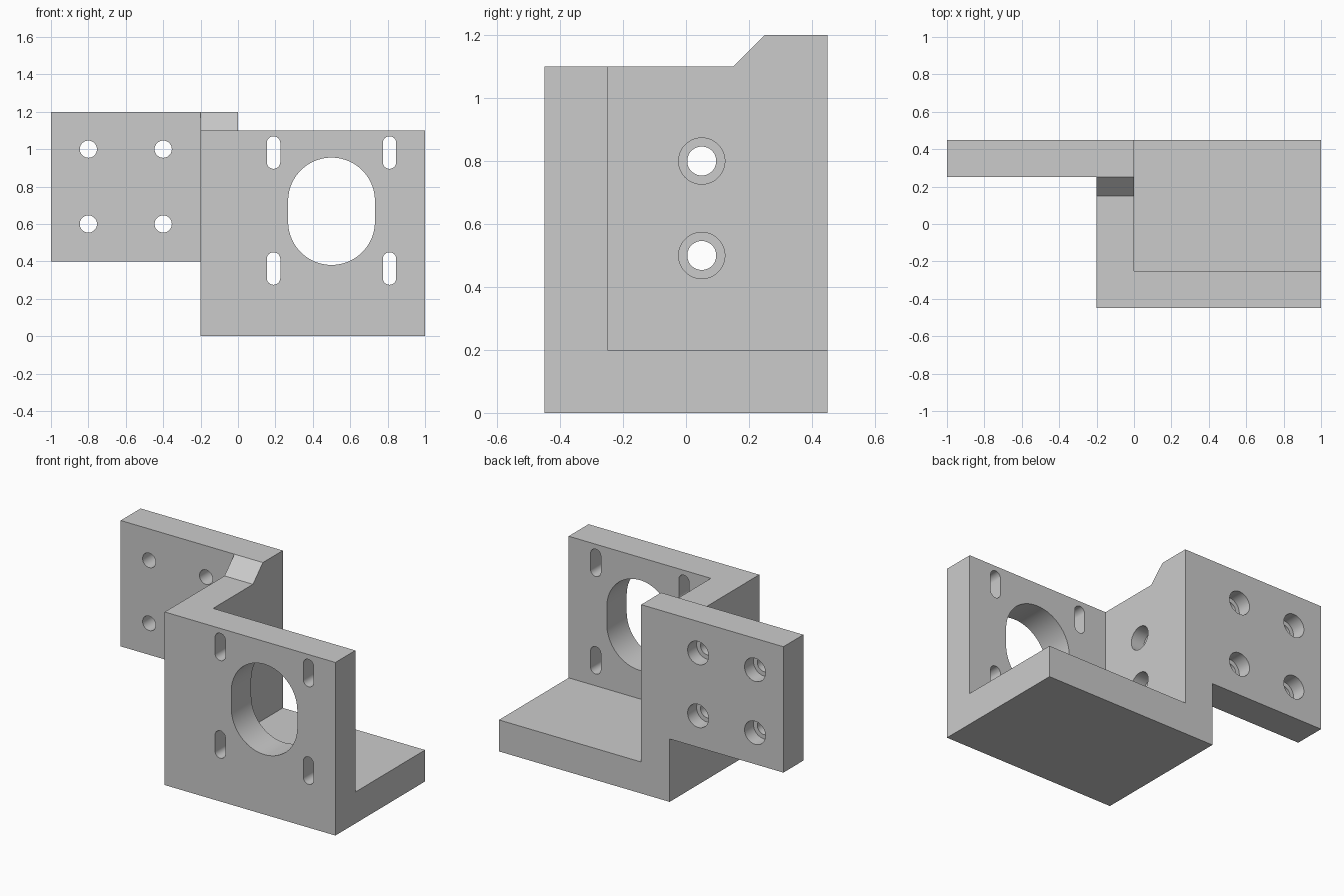
import bpy
import bmesh
import math
from mathutils import Vector

if "Cube" in bpy.data.objects:
    bpy.data.objects.remove(bpy.data.objects["Cube"], do_unlink=True)

# Single machined-metal colour
grey = bpy.data.materials.new("metal grey")
grey.use_nodes = True
colour = (0.6, 0.6, 0.6, 1)
grey.diffuse_color = colour
grey.node_tree.nodes["Principled BSDF"].inputs["Base Color"].default_value = colour


def prism(name, outline, offset):
    """Extrude a closed 3D outline by an offset vector."""
    bm = bmesh.new()
    face = bm.faces.new([bm.verts.new(p) for p in outline])
    grown = bmesh.ops.extrude_face_region(bm, geom=[face])
    verts = [v for v in grown["geom"] if isinstance(v, bmesh.types.BMVert)]
    bmesh.ops.translate(bm, verts=verts, vec=Vector(offset))
    bmesh.ops.recalc_face_normals(bm, faces=bm.faces)
    mesh = bpy.data.meshes.new(name)
    bm.to_mesh(mesh)
    bm.free()
    mesh.materials.append(grey)
    obj = bpy.data.objects.new(name, mesh)
    bpy.context.collection.objects.link(obj)
    return obj


# Full-length block with the stepped top profile
profile = [(-0.45, 0), (0.45, 0), (0.45, 1.2), (0.25, 1.2), (0.15, 1.1), (-0.45, 1.1)]
bracket = prism("mounting_bracket", [(-1, y, z) for y, z in profile], (2, 0, 0))
bpy.context.view_layer.objects.active = bracket
bracket.select_set(True)


def cut(cutter):
    cutter.hide_render = True
    mod = bracket.modifiers.new("cut", "BOOLEAN")
    mod.operation = "DIFFERENCE"
    mod.solver = "EXACT"
    mod.object = cutter
    bpy.ops.object.modifier_apply(modifier=mod.name)
    bpy.data.objects.remove(cutter, do_unlink=True)


def cut_box(x0, x1, y0, y1, z0, z1):
    base = [(x0, y0, z0), (x1, y0, z0), (x1, y1, z0), (x0, y1, z0)]
    cut(prism("box_cutter", base, (0, 0, z1 - z0)))


def cut_hole(axis, u, z, radius, start, end, stretch=0, steps=24):
    """Round hole, or upright slot when stretch > 0, along x or y."""
    points = []
    for side in (0, 1):
        shift = stretch if side == 0 else -stretch
        for i in range(steps + (1 if stretch else 0)):
            a = math.pi * (side + i / steps)
            points.append((u + radius * math.cos(a), z + shift + radius * math.sin(a)))
    if axis == "x":
        cut(prism("hole_cutter", [(start, p, q) for p, q in points], (end - start, 0, 0)))
    else:
        cut(prism("hole_cutter", [(p, start, q) for p, q in points], (0, end - start, 0)))


# Clear around the rear flange and inside the motor pocket
cut_box(-2, -0.2, -1, 0.25, -1, 2)
cut_box(-2, -0.2, 0, 1, -1, 0.4)
cut_box(0, 2, -0.25, 1, 0.2, 2)

# Front plate: large opening and four adjustment slots
cut_hole("y", 0.5, 0.668, 0.232, -0.6, -0.1, stretch=0.055, steps=40)
for x in (0.19, 0.81):
    for z in (0.362, 0.982):
        cut_hole("y", x, z, 0.036, -0.6, -0.1, stretch=0.051)

# Rear flange: four holes counterbored from the back
for x in (-0.8, -0.4):
    for z in (0.6, 1.0):
        cut_hole("y", x, z, 0.046, 0.1, 0.6)
        cut_hole("y", x, z, 0.0735, 0.36, 0.6)

# Side wall: two holes counterbored from the pocket
for z in (0.5, 0.8):
    cut_hole("x", 0.05, z, 0.046, -0.4, 0.1)
    cut_hole("x", 0.05, z, 0.0735, -0.09, 0.1)

bpy.ops.object.shade_smooth_by_angle(angle=math.radians(30))
